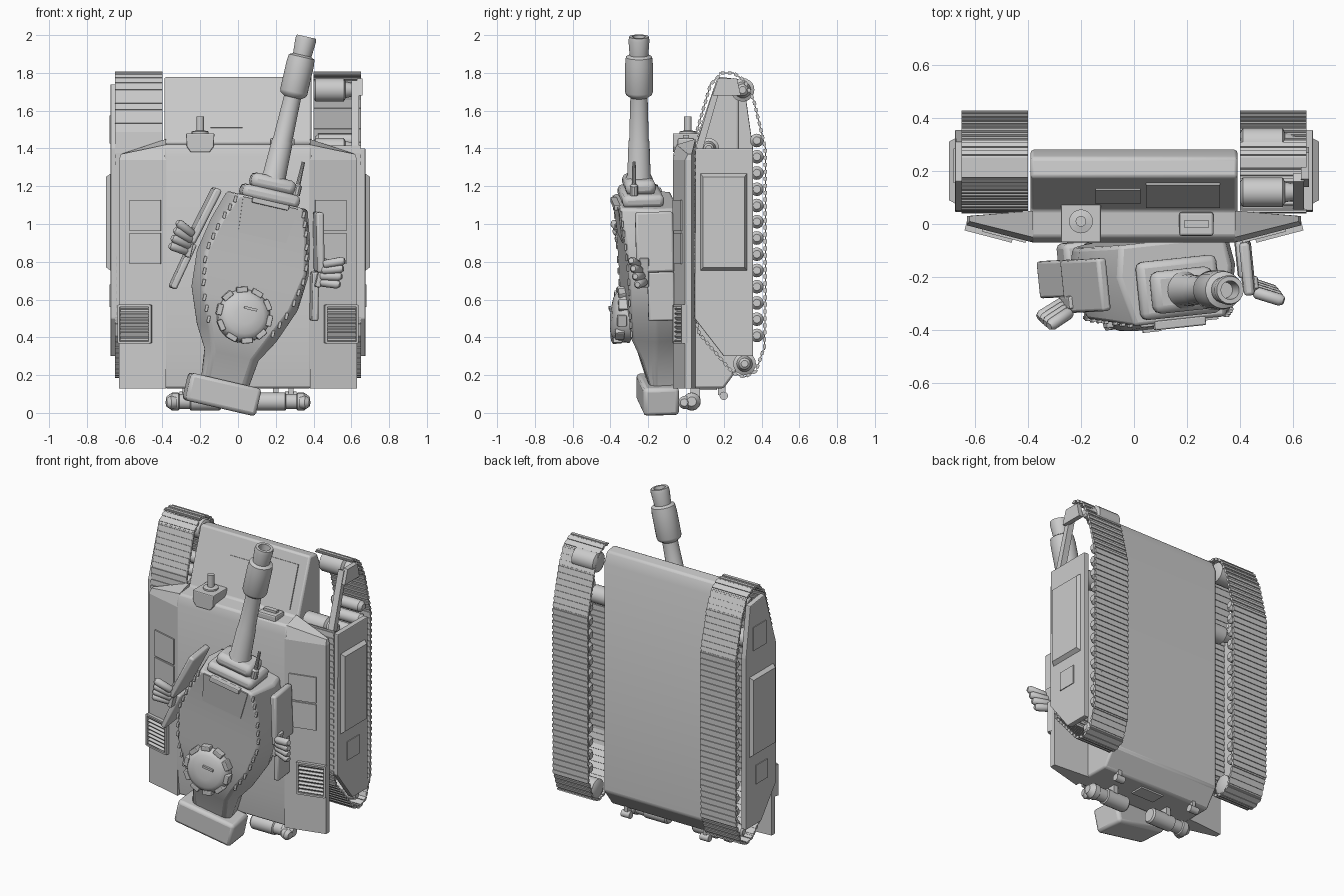
import bpy, bmesh
from math import radians, sin, cos, pi
from mathutils import Vector, Matrix

if "Cube" in bpy.data.objects:
    bpy.data.objects.remove(bpy.data.objects["Cube"])

grey = bpy.data.materials.new("plain_grey")
grey.use_nodes = True
grey.diffuse_color = (0.6, 0.6, 0.6, 1)
grey.node_tree.nodes["Principled BSDF"].inputs["Base Color"].default_value = (0.6, 0.6, 0.6, 1)

WORLD = Matrix()
# The turret is swung to one side and rolled slightly
TURRET = (Matrix.Translation((0.045, -0.07, 0.7)) @ Matrix.Rotation(radians(13), 4, 'Y')
          @ Matrix.Rotation(radians(6), 4, 'Z'))


def finish(name, bm, frame=WORLD, bevel=0.0, smooth=False):
    bmesh.ops.recalc_face_normals(bm, faces=bm.faces)
    mesh = bpy.data.meshes.new(name)
    bm.to_mesh(mesh)
    bm.free()
    mesh.materials.append(grey)
    ob = bpy.data.objects.new(name, mesh)
    bpy.context.collection.objects.link(ob)
    ob.matrix_world = frame
    if bevel:
        mod = ob.modifiers.new("Bevel", 'BEVEL')
        mod.width, mod.segments, mod.limit_method = bevel, 2, 'ANGLE'
    if smooth:
        bpy.ops.object.select_all(action='DESELECT')
        ob.select_set(True)
        bpy.context.view_layer.objects.active = ob
        bpy.ops.object.shade_smooth_by_angle(angle=radians(35))
    return ob


def add_loft(bm, rings):
    loops = [[bm.verts.new(p) for p in ring] for ring in rings]
    n = len(loops[0])
    for a, b in zip(loops, loops[1:]):
        for i in range(n):
            bm.faces.new((a[i], a[(i + 1) % n], b[(i + 1) % n], b[i]))
    bm.faces.new(loops[0])
    bm.faces.new(loops[-1])


def loft(name, rings, **kw):
    bm = bmesh.new()
    add_loft(bm, rings)
    return finish(name, bm, **kw)


def prism(name, profile, x0, x1, **kw):
    return loft(name, [[(x, y, z) for y, z in profile] for x in (x0, x1)], **kw)


def add_box(bm, centre, size, rot=WORLD):
    m = Matrix.Translation(centre) @ rot @ Matrix.Diagonal((*size, 1))
    bmesh.ops.create_cube(bm, size=1, matrix=m)


def box(name, centre, size, rot=WORLD, **kw):
    bm = bmesh.new()
    add_box(bm, centre, size, rot)
    return finish(name, bm, **kw)


def add_lathe(bm, start, direction, profile, sides=20):
    """Rings of (distance, radius) along a direction."""
    q = Vector(direction).to_track_quat('Z', 'Y')
    add_loft(bm, [[Vector(start) + q @ Vector((r * cos(2 * pi * i / sides), r * sin(2 * pi * i / sides), d))
                   for i in range(sides)] for d, r in profile])


def lathe(name, start, direction, profile, sides=20, **kw):
    bm = bmesh.new()
    add_lathe(bm, start, direction, profile, sides)
    return finish(name, bm, smooth=True, **kw)


def rot(axis, deg):
    return Matrix.Rotation(radians(deg), 4, axis)


# Hull body with sloped nose
prism("hull", [(-0.05, 0.13), (0.2, 0.13), (0.28, 0.24), (0.28, 1.7), (0.25, 1.77), (0.175, 1.78),
               (0.055, 1.43), (-0.05, 1.42), (-0.07, 1.36), (-0.07, 0.3)],
      -0.39, 0.39, bevel=0.012, smooth=True)
box("rear_hatch", (0, 0.12, 0.128), (0.16, 0.09, 0.016))

# Track loop, side view (y, z)
PATH = [Vector(p) for p in [(.05, .5), (.07, .42), (.25, .21), (.31, .19), (.37, .22), (.415, .35),
                            (.42, .6), (.42, 1.4), (.36, 1.65), (.31, 1.76), (.25, 1.8), (.19, 1.8),
                            (.13, 1.74), (.06, 1.5), (.05, 1.38)]]


def walk(points, pitch):
    offset = 0.0
    for a, b in zip(points, points[1:] + points[:1]):
        length = (b - a).length
        while offset < length:
            yield a.lerp(b, offset / length), (b - a) / length
            offset += pitch
        offset -= length


for s, side in ((-1, "right"), (1, "left")):
    # Track links, the front run is broken on one side
    bm = bmesh.new()
    for p, t in walk(PATH, 0.037):
        if s > 0 and p.y > 1.4 and p.x < 0.2:
            continue
        r = Matrix.Rotation(-pi / 2 - Vector((1, 0)).angle_signed(t), 4, 'X')
        c = Vector((s * 0.525, p.x, p.y))
        add_box(bm, c, (0.25, 0.006, 0.038), r)
        add_box(bm, c, (0.25, 0.017, 0.02), r)
    finish(side + "_track", bm)

    # Road wheels
    bm = bmesh.new()
    for i in range(13):
        add_lathe(bm, (s * 0.41, 0.375, 0.41 + i * 0.086), (s, 0, 0),
                  [(0, .02), (.015, .036), (.2, .036), (.22, .02)], 16)
    finish(side + "_road_wheels", bm, smooth=True)

    # Sprocket, idler and return roller
    idler_y = .3 if s > 0 else .25
    for part, y, z, r in (("sprocket", .31, .26, .06), ("idler", idler_y, 1.71, .062), ("roller", .12, 1.4, .055)):
        lathe(side + "_" + part, (s * 0.4, y, z), (s, 0, 0),
              [(0, r * .7), (.01, r), (.16, r), (.17, r * .7), (.22, r * .5), (.23, r * .3)])

    # Sloped fender
    rings = [[(s * .38, -.07, z), (s * .63, -.005, z), (s * .63, .03, z), (s * .38, .05, z)] for z in (.13, 1.34)]
    rings.append([(s * .38, -.05, 1.42), (s * .62, .01, 1.37), (s * .62, .03, 1.37), (s * .38, .05, 1.45)])
    loft(side + "_fender", rings)

    # Side skirt with a raised panel
    skirt = [(.045, .5), (.2, .3), (.355, .3), (.355, 1.4)]
    skirt += [(.05, 1.4)] if s > 0 else [(.31, 1.72), (.16, 1.74), (.05, 1.4)]
    prism(side + "_skirt", skirt, s * .64, s * .675, bevel=0.005)
    loft(side + "_skirt_panel", [[(s * x, y, z) for y, z in ((.2 - a, .77 - b), (.2 + a, .77 - b),
         (.2 + a, 1.25 + b), (.2 - a, 1.25 + b))] for x, a, b in ((.67, .125, .02), (.698, .11, 0))])
    box(side + "_skirt_hatch", (s * .675, .2, .62), (.01, .12, .12))
    if s < 0:
        box("right_front_skirt_hatch", (s * .675, .22, 1.5), (.01, .13, .15))

    # Deck panels, following the fender slope
    slope = rot('Z', s * 14.6)
    for z in (1.045, .87):
        box(side + "_deck_panel", (s * .49, -.044, z), (.17, .012, .165), slope)
    # Engine grille
    bm = bmesh.new()
    for i in (-1, 1):
        add_box(bm, (s * .545 + i * .083, -.028 + s * i * .022, .47), (.012, .04, .2), slope)
        add_box(bm, (s * .545, -.028, .47 + i * .097), (.17, .04, .012), slope)
    for i in range(8):
        add_box(bm, (s * .545, -.027, .387 + i * .024), (.165, .028, .01), slope @ rot('X', 30))
    finish(side + "_engine_grille", bm)

    # Exhaust drums and tow hooks at the rear
    lathe(side + "_rear_drum", (s * .09, .03, .06), (s, 0, 0),
          [(0, .04), (.01, .048), (.16, .048), (.165, .04), (.22, .04), (.225, .047), (.26, .047), (.29, .025)])
    lathe(side + "_rear_pipe", (s * .33, .0, .055), (s, -.2, 0), [(0, .03), (.03, .035), (.05, .02)])
    box(side + "_drum_bracket", (s * .2, .05, .12), (.03, .05, .08))
    lathe(side + "_tow_hook", (s * .25, .2, .09), (s, 0, 0), [(0, .022), (.06, .022)])
    box(side + "_tow_hook_base", (s * .28, .19, .12), (.025, .04, .05))

    # Cheek armour on the turret
    box(side + "_cheek_plate", (s * .315, -.13, .285), (.04, .2, .32), rot('Y', s * -14),
        frame=TURRET, bevel=0.012, smooth=True)
    box(side + "_cheek_rear_plate", (s * .36, -.1, .0), (.035, .14, .26), rot('Y', s * -12),
        frame=TURRET, bevel=0.01, smooth=True)
    # Smoke launchers
    bm = bmesh.new()
    for i in range(4):
        add_lathe(bm, (s * .36, -.19 - .012 * i, .08 + i * .032), (s, -.45, .1 + .12 * i),
                  [(0, .018), (.01, .023), (.1, .023), (.115, .014)], 12)
    finish(side + "_smoke_launchers", bm, TURRET, smooth=True)
    box(side + "_launcher_mount", (s * .355, -.19, .13), (.03, .05, .16), frame=TURRET, bevel=0.008)

# Remnant guard at the broken track
prism("broken_track_guard", [(.14, 1.68), (.29, 1.68), (.27, 1.77), (.17, 1.77)], .63, .66)
prism("broken_track_arm", [(.05, 1.4), (.09, 1.4), (.19, 1.75), (.16, 1.76)], .6, .64)

# Nose hatches lying on the slope
tilt = rot('X', -18.9)
for name, x, z, w, h in (("small_nose_hatch", -.06, 1.585, .17, .16), ("large_nose_hatch", .185, 1.59, .28, .27)):
    box(name, (x, .055 + (z - 1.43) * .343, z), (w, .014, h), tilt)

# Periscope housings
loft("sight_housing", [[(-.2 - w, -.07, z), (-.2 + w, -.07, z), (-.2 + w, .075, z), (-.2 - w, .075, z)]
                       for z, w in ((1.38, .05), (1.41, .072), (1.48, .075))], bevel=0.006)
lathe("sight_post", (-.2, .01, 1.46), (0, 0, 1), [(0, .045), (.03, .045), (.035, .02), (.11, .02)])
box("driver_periscope", (.235, 0, 1.43), (.13, .09, .05), bevel=0.01)
box("driver_periscope_visor", (.235, 0, 1.46), (.09, .03, .02))

# Turret shell: distance, base, middle and roof half widths, roof height
SHELL = [(-.56, .115, .13, .1, .13), (-.4, .125, .15, .11, .18), (-.28, .19, .22, .16, .235),
         (-.1, .26, .29, .24, .255), (.1, .28, .305, .275, .265), (.28, .25, .27, .235, .28),
         (.44, .2, .22, .175, .3)]
loft("turret", [[(-a, .01, u), (-b, -.11, u), (-c, -h, u), (c, -h, u), (b, -.11, u), (a, .01, u)]
                for u, a, b, c, h in SHELL], frame=TURRET, bevel=0.015, smooth=True)

# Bolts along the roof edges
bm = bmesh.new()
for s in (-1, 1):
    for p, q in zip(SHELL[2:], SHELL[3:]):
        for f in (.2, .5, .8):
            add_box(bm, (s * (p[3] + (q[3] - p[3]) * f), -p[4] + (p[4] - q[4]) * f, p[0] + (q[0] - p[0]) * f),
                    (.016, .012, .035))
finish("roof_bolts", bm, TURRET, bevel=0.003)

# Roof plate and vision slot
roof = [(-.15, .43), (.15, .43), (.13, .24), (-.13, .24)]
loft("roof_plate", [[(x, -.272 - (u - .24) * .125 - d, u) for x, u in roof] for d in (0, .01)], frame=TURRET)
box("roof_vision_block", (0, -.305, .425), (.2, .035, .03), frame=TURRET, bevel=0.006)

# Commander hatch
lathe("hatch", (.0, -.22, -.19), (0, -1, .12), [(0, .14), (.06, .14), (.085, .125), (.1, .1), (.108, .05)],
      28, frame=TURRET)
box("hatch_handle", (.02, -.335, -.14), (.07, .012, .014), frame=TURRET)
bm = bmesh.new()
for i in range(10):
    a = 2 * pi * i / 10
    add_box(bm, (.135 * cos(a), -.285 + .016 * sin(a), -.18 + .135 * sin(a)), (.03, .05, .06), rot('Y', -36 * i))
finish("hatch_periscopes", bm, TURRET, bevel=0.006)

# Stowage box behind the turret
box("stowage_box", (0, -.08, -.615), (.385, .19, .15), frame=TURRET, bevel=0.02, smooth=True)

# Mantlet and gun
box("mantlet_base", (0, -.17, .465), (.31, .22, .07), frame=TURRET, bevel=0.025, smooth=True)
box("mantlet_collar", (0, -.18, .53), (.24, .16, .08), frame=TURRET, bevel=0.03, smooth=True)
lathe("gun_barrel", (0, -.18, .54), (0, 0, 1),
      [(0, .08), (.04, .062), (.22, .056), (.23, .052), (.46, .046), (.475, .068), (.49, .074), (.64, .074),
       (.68, .07), (.69, .05), (.77, .056), (.79, .052), (.79, .035), (.7, .03)], 24, frame=TURRET)
lathe("aerial", (.13, -.22, .5), (0, 0, 1), [(0, .022), (.05, .022), (.06, .012), (.18, .009)], 10, frame=TURRET)
